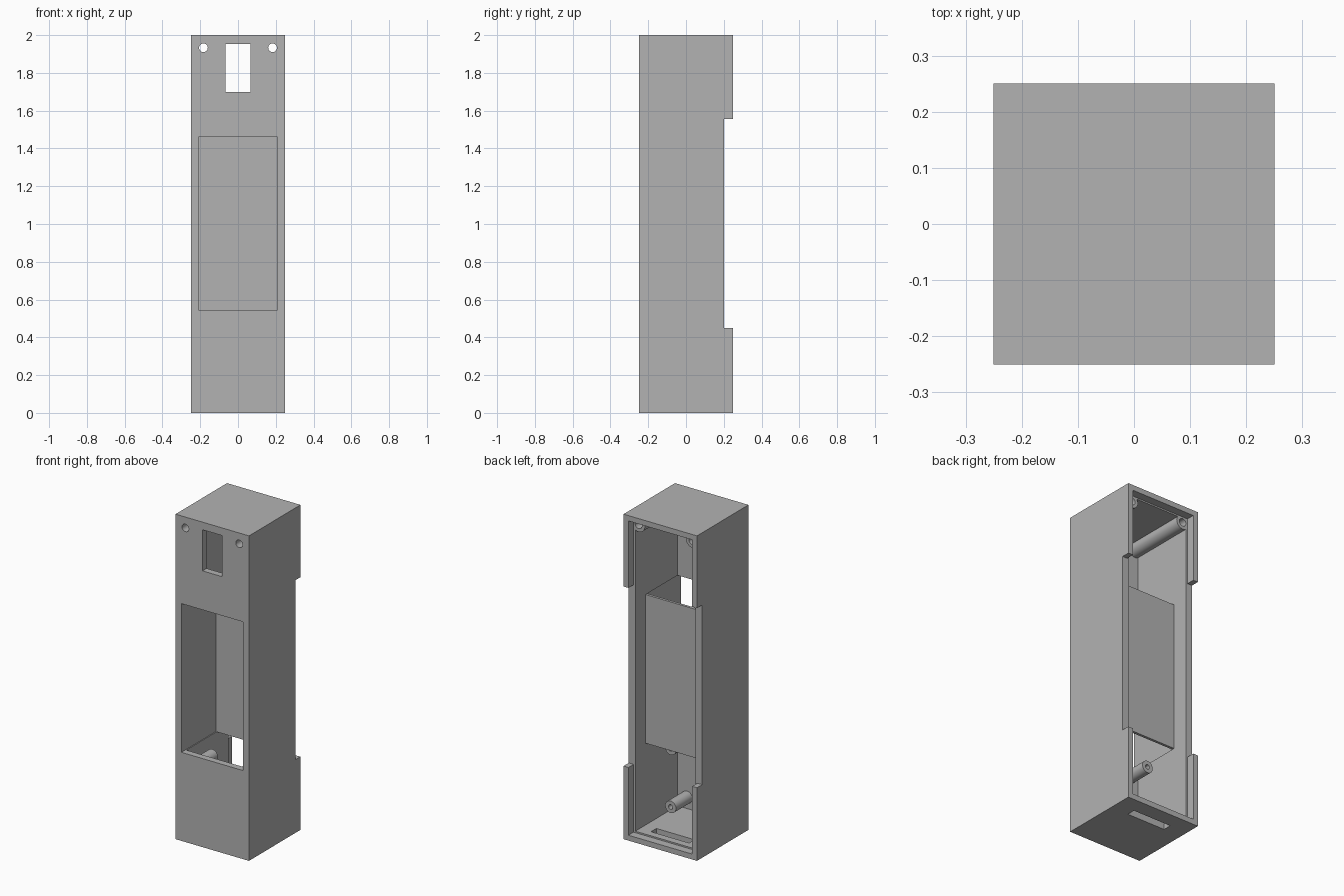
import bpy
import math

if "Cube" in bpy.data.objects:
    bpy.data.objects.remove(bpy.data.objects["Cube"], do_unlink=True)

grey = bpy.data.materials.new("plain_grey")
grey.use_nodes = True
COLOR = (0.45, 0.45, 0.45, 1)
grey.diffuse_color = COLOR
grey.node_tree.nodes["Principled BSDF"].inputs["Base Color"].default_value = COLOR


def block(name, x, y, z):
    """Box from (min, max) ranges."""
    lo, hi = zip(x, y, z)
    bpy.ops.mesh.primitive_cube_add(size=1, location=[(a + b) / 2 for a, b in zip(lo, hi)])
    ob = bpy.context.object
    ob.name = name
    ob.scale = [b - a for a, b in zip(lo, hi)]
    bpy.ops.object.transform_apply(location=True, rotation=False, scale=True)
    ob.data.materials.append(grey)
    return ob


def rod(name, x, z, radius, y):
    """Cylinder running front to back between two y values."""
    bpy.ops.mesh.primitive_cylinder_add(
        vertices=32, radius=radius, depth=y[1] - y[0],
        location=(x, (y[0] + y[1]) / 2, z), rotation=(math.pi / 2, 0, 0))
    ob = bpy.context.object
    ob.name = name
    bpy.ops.object.transform_apply(location=True, rotation=True, scale=True)
    ob.data.materials.append(grey)
    return ob


def combine(target, tool, operation="DIFFERENCE"):
    """Apply a boolean and discard the tool object."""
    mod = target.modifiers.new("combine", "BOOLEAN")
    mod.operation = operation
    mod.solver = "EXACT"
    mod.object = tool
    bpy.context.view_layer.objects.active = target
    bpy.ops.object.modifier_apply(modifier=mod.name)
    bpy.data.objects.remove(tool, do_unlink=True)


def smooth(ob):
    bpy.ops.object.select_all(action="DESELECT")
    ob.select_set(True)
    bpy.context.view_layer.objects.active = ob
    bpy.ops.object.shade_smooth_by_angle(angle=math.radians(30))


# Hollow case, open at the back, with a seat for a lid
case = block("case", (-0.25, 0.25), (-0.25, 0.25), (0, 2))
combine(case, block("cavity", (-0.205, 0.205), (-0.21, 0.3), (0.042, 1.958)))
combine(case, block("lid_seat", (-0.217, 0.217), (0.2, 0.3), (0.033, 1.967)))
combine(case, block("side_notch", (-0.3, 0.3), (0.2, 0.3), (0.45, 1.555)))

# Screw columns in the upper corners, drilled through the front
for side in (-1, 1):
    combine(case, rod("column", side * 0.183, 1.933, 0.043, (-0.23, 0.2)), "UNION")
for side in (-1, 1):
    combine(case, rod("drill", side * 0.183, 1.933, 0.023, (-0.3, 0.3)))

# Front window, upper port and bottom slot
combine(case, block("window", (-0.21, 0.21), (-0.3, 0.084), (0.545, 1.46)))
combine(case, block("port", (-0.067, 0.067), (-0.3, -0.15), (1.7, 1.953)))
combine(case, block("slot", (-0.13, 0.13), (0.103, 0.155), (-0.1, 0.1)))
smooth(case)

# Panel closing the pocket behind the window
block("pocket_panel", (-0.207, 0.207), (0.084, 0.1), (0.545, 1.46))

# Four short standoffs with blind holes
for side, label in ((-1, "right"), (1, "left")):
    for z, level in ((0.113, "lower"), (0.47, "upper")):
        post = rod(f"standoff_{level}_{label}", side * 0.14, z, 0.037, (-0.22, -0.05))
        combine(post, rod("pilot", side * 0.14, z, 0.014, (-0.18, 0)))
        smooth(post)
